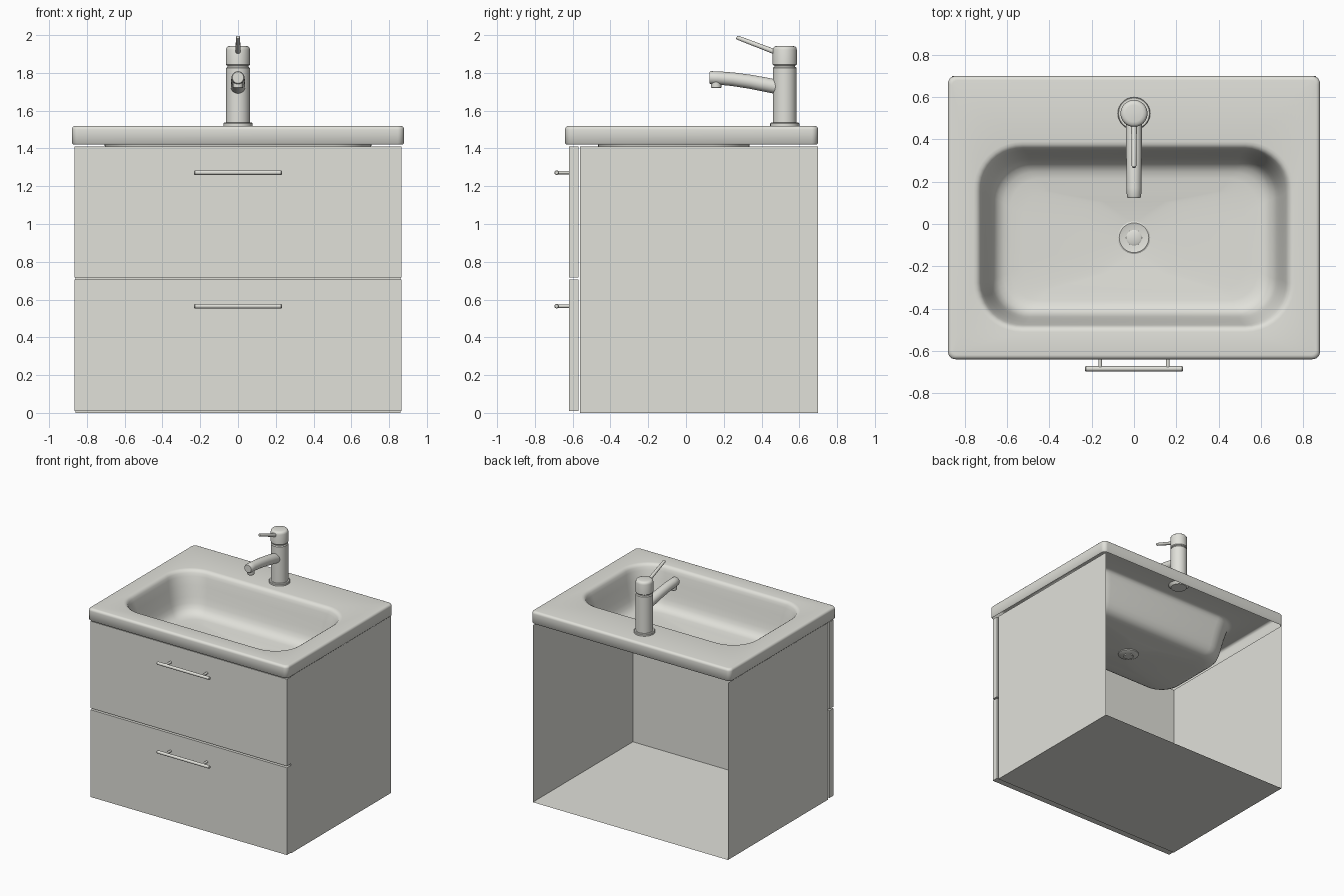
import bpy, bmesh, math
from mathutils import Vector, Matrix

old = bpy.data.objects.get("Cube")
if old:
    bpy.data.objects.remove(old)

# One warm light grey for everything
grey = bpy.data.materials.new("warm_light_grey")
grey.use_nodes = True
COLOUR = (0.75, 0.75, 0.70, 1)
grey.diffuse_color = COLOUR
grey.node_tree.nodes["Principled BSDF"].inputs["Base Color"].default_value = COLOUR


def finish(name, bm, angle=None, fix_normals=True):
    if fix_normals:
        bmesh.ops.recalc_face_normals(bm, faces=bm.faces)
    mesh = bpy.data.meshes.new(name)
    bm.to_mesh(mesh)
    bm.free()
    mesh.materials.append(grey)
    ob = bpy.data.objects.new(name, mesh)
    bpy.context.collection.objects.link(ob)
    if angle:
        bpy.ops.object.select_all(action='DESELECT')
        ob.select_set(True)
        bpy.context.view_layer.objects.active = ob
        bpy.ops.object.shade_smooth_by_angle(angle=math.radians(angle))
    return ob


def box(lo, hi):
    lo, hi = Vector(lo), Vector(hi)
    bm = bmesh.new()
    bmesh.ops.create_cube(bm, size=1, matrix=Matrix.Translation((lo + hi) / 2)
                          @ Matrix.Diagonal((*(hi - lo), 1)))
    return bm


def loft(bm, rings, cap_start=False, cap_end=False):
    loops = [[bm.verts.new(p) for p in ring] for ring in rings]
    n = len(loops[0])
    for a, b in zip(loops, loops[1:]):
        for i in range(n):
            j = (i + 1) % n
            bm.faces.new((a[i], a[j], b[j], b[i]))
    if cap_start:
        bm.faces.new(loops[0][::-1])
    if cap_end:
        bm.faces.new(loops[-1])


def tube(name, stations, axis=None, sides=32, angle=35):
    """Round body through (centre, radius) stations."""
    pts = [Vector(c) for c, r in stations]
    rings = []
    for i, (c, r) in enumerate(stations):
        d = Vector(axis) if axis else pts[min(i + 1, len(pts) - 1)] - pts[max(i - 1, 0)]
        rot = d.to_track_quat('Z', 'Y')
        rings.append([pts[i] + rot @ Vector((r * math.cos(t), r * math.sin(t), 0))
                      for t in (math.tau * k / sides for k in range(sides))])
    bm = bmesh.new()
    loft(bm, rings, True, True)
    return finish(name, bm, angle)


def lathe(name, x, y, profile, **kw):
    return tube(name, [((x, y, z), r) for r, z in profile], axis=(0, 0, 1), **kw)


def rounded_rect(hx, y0, y1, r, z, steps=10):
    ring = []
    corners = [(hx - r, y1 - r), (r - hx, y1 - r), (r - hx, y0 + r), (hx - r, y0 + r)]
    for q, (cx, cy) in enumerate(corners):
        for k in range(steps + 1):
            t = math.pi / 2 * (q + k / steps)
            ring.append((cx + r * math.cos(t), cy + r * math.sin(t), z))
    return ring


# Cabinet: thin shell, open at the top and the back
bm = box((-0.86, -0.56, 0), (0.86, 0.70, 1.41))
bm.normal_update()
bmesh.ops.delete(bm, geom=[f for f in bm.faces if f.normal.z > 0.5 or f.normal.y > 0.5],
                 context='FACES')
finish("cabinet_shell", bm, fix_normals=False)

# Drawer fronts with bar handles
for label, z0, z1, hz in (("lower", 0.01, 0.705, 0.565), ("upper", 0.718, 1.41, 1.272)):
    finish(label + "_drawer_front", box((-0.865, -0.62, z0), (0.865, -0.57, z1)))
    tube(label + "_handle_bar", [((x, -0.685, hz), r) for x, r in
                                 ((-0.232, 0.009), (-0.228, 0.012), (0.228, 0.012), (0.232, 0.009))],
         sides=20)
    for side, x in (("right", -0.16), ("left", 0.16)):
        tube(f"{label}_{side}_handle_post", [((x, -0.685, hz), 0.009), ((x, -0.62, hz), 0.009)],
             sides=16)

# Basin: overhanging rim and bowl as one open shell
DRAIN_Y = -0.065
rings = [rounded_rect(0.872, -0.632, 0.692, 0.03, 1.42),
         rounded_rect(0.88, -0.64, 0.70, 0.035, 1.428)]
for k in range(6):
    t = math.pi / 2 * k / 5
    s = 0.02 * (1 - math.cos(t))
    rings.append(rounded_rect(0.88 - s, s - 0.64, 0.70 - s, 0.035 - s / 2,
                              1.50 + 0.02 * math.sin(t)))
# Bowl steps: inset from the opening, height, corner radius
for inset, z, r in ((-0.025, 1.52, 0.23), (-0.012, 1.518, 0.22), (0, 1.511, 0.21),
                    (0.009, 1.498, 0.2), (0.016, 1.475, 0.2), (0.03, 1.41, 0.2),
                    (0.048, 1.33, 0.19), (0.06, 1.285, 0.18), (0.073, 1.252, 0.17),
                    (0.092, 1.228, 0.16), (0.118, 1.212, 0.15), (0.15, 1.206, 0.14),
                    (0.21, 1.202, 0.12)):
    rings.append(rounded_rect(0.735 - inset, -0.49 + 0.85 * inset, 0.365 - inset, r, z))
rings.append(rounded_rect(0.26, DRAIN_Y - 0.17, DRAIN_Y + 0.17, 0.12, 1.192))
rings.append(rounded_rect(0.07, DRAIN_Y - 0.07, DRAIN_Y + 0.07, 0.0699, 1.185))
bm = bmesh.new()
loft(bm, rings)
finish("basin", bm, 50, fix_normals=False)

# Drain: flange with a raised stopper
lathe("drain_flange", 0, DRAIN_Y, [(0.05, 1.168), (0.077, 1.178), (0.077, 1.187),
                                   (0.07, 1.191), (0.05, 1.186)])
lathe("drain_stopper", 0, DRAIN_Y, [(0.037, 1.16), (0.037, 1.19), (0.03, 1.194)])

# Tap: flange, body, neck and rounded cap
TAP_Y = 0.523
lathe("tap_base", 0, TAP_Y, [(0.06, 1.50), (0.077, 1.52), (0.077, 1.532), (0.073, 1.537)])
lathe("tap_body", 0, TAP_Y, [(0.063, 1.53), (0.063, 1.825), (0.058, 1.832)])
lathe("tap_neck", 0, TAP_Y, [(0.055, 1.825), (0.055, 1.845)])
lathe("tap_cap", 0, TAP_Y, [(0.058, 1.838), (0.064, 1.844), (0.064, 1.922), (0.061, 1.933),
                            (0.054, 1.94), (0.04, 1.943)])

# Spout: gently arched, with an aerator beneath its tip
tube("tap_spout", [((0, 0.49, 1.724), 0.038), ((0, 0.42, 1.738), 0.038),
                   ((0, 0.34, 1.753), 0.037), ((0, 0.25, 1.766), 0.036),
                   ((0, 0.17, 1.773), 0.035), ((0, 0.13, 1.775), 0.034),
                   ((0, 0.124, 1.775), 0.03)])
lathe("spout_aerator", 0, 0.16, [(0.024, 1.719), (0.027, 1.723), (0.027, 1.76)])

# Lever
tube("tap_lever", [((0, 0.50, 1.9), 0.014), ((0, 0.275, 1.986), 0.011),
                   ((0, 0.268, 1.989), 0.008)], sides=20)
